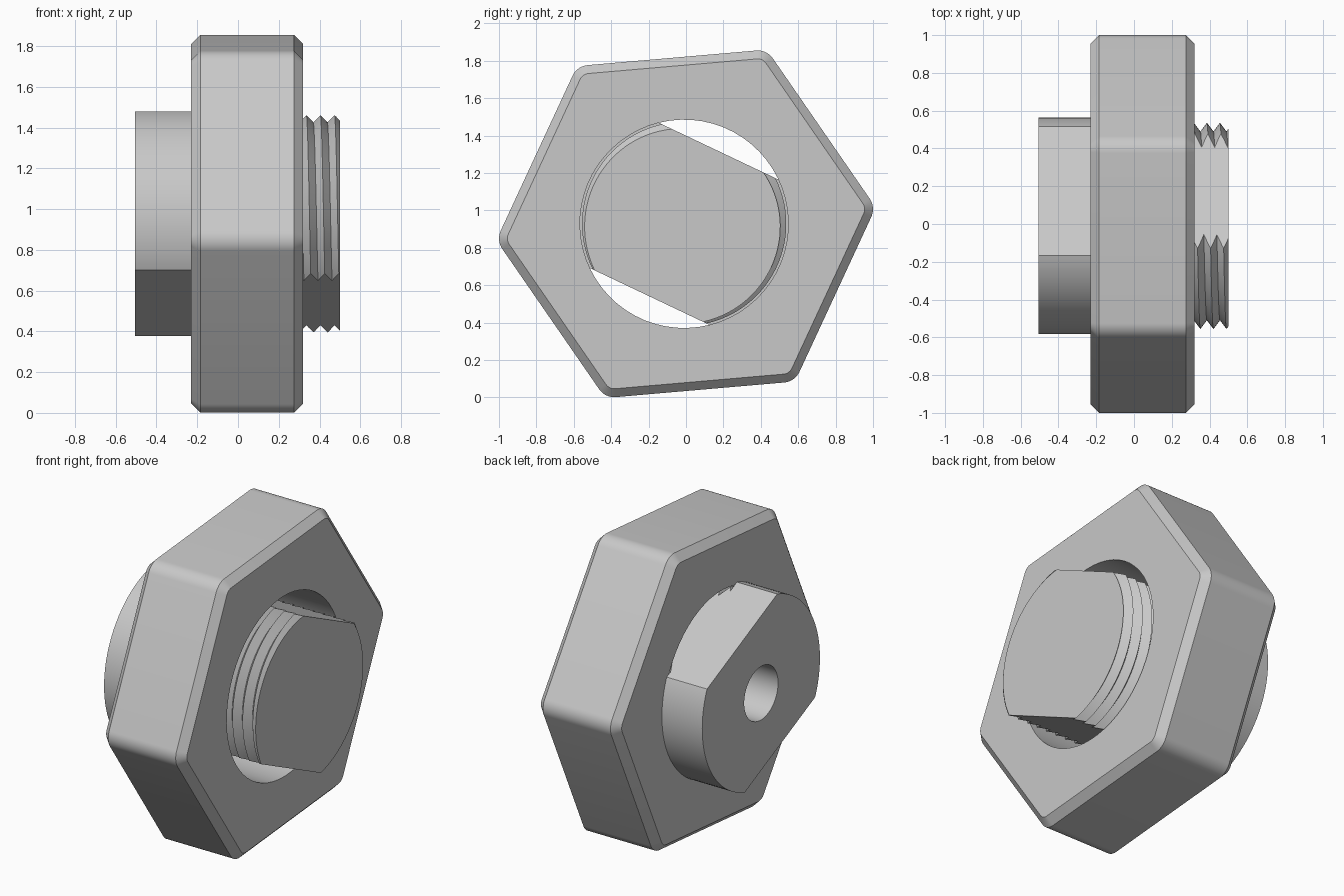
import bpy, bmesh, math
from math import cos, sin, pi, radians, floor
from mathutils import Vector

cube = bpy.data.objects.get("Cube")
if cube:
    bpy.data.objects.remove(cube, do_unlink=True)

AXIS_Y, AXIS_Z = -0.01, 0.928      # shared axis, running along x
FLAT_ANGLE, FLAT_DIST = radians(64.6), 0.43
BACK, SHOULDER, TIP = -0.505, -0.23, 0.5

grey = bpy.data.materials.new("steel_grey")
grey.use_nodes = True
colour = (0.58, 0.58, 0.58, 1)
grey.diffuse_color = colour
grey.node_tree.nodes["Principled BSDF"].inputs["Base Color"].default_value = colour


def polar(x, r, a):
    return Vector((x, AXIS_Y + r * cos(a), AXIS_Z + r * sin(a)))


def skin(bm, rings, closed=False):
    """Join rings of equal point count with quads."""
    loops = [[bm.verts.new(p) for p in ring] for ring in rings]
    pairs = list(zip(loops, loops[1:])) + ([(loops[-1], loops[0])] if closed else [])
    for a, b in pairs:
        for i in range(len(a)):
            j = (i + 1) % len(a)
            bm.faces.new((a[i], a[j], b[j], b[i]))


def cut_flats(bm):
    """Mill two parallel flats on opposite sides."""
    normal = Vector((0, cos(FLAT_ANGLE), sin(FLAT_ANGLE)))
    for side in (1, -1):
        geom = bm.verts[:] + bm.edges[:] + bm.faces[:]
        cut = bmesh.ops.bisect_plane(
            bm, geom=geom, dist=1e-6, plane_no=normal * side,
            plane_co=Vector((0, AXIS_Y, AXIS_Z)) + normal * side * FLAT_DIST,
            clear_outer=True)["geom_cut"]
        edges = [e for e in cut if isinstance(e, bmesh.types.BMEdge)]
        bmesh.ops.holes_fill(bm, edges=edges, sides=0)


def finish(bm, name):
    bmesh.ops.recalc_face_normals(bm, faces=bm.faces)
    mesh = bpy.data.meshes.new(name)
    bm.to_mesh(mesh)
    bm.free()
    mesh.materials.append(grey)
    obj = bpy.data.objects.new(name, mesh)
    bpy.context.collection.objects.link(obj)
    bpy.ops.object.select_all(action="DESELECT")
    obj.select_set(True)
    bpy.context.view_layer.objects.active = obj
    bpy.ops.object.shade_smooth_by_angle(angle=radians(30))


# Hexagonal nut: rounded corners, chamfered rims, plain bore
STEPS, TURN, CORNER, CHAMFER = 9, radians(4.9), 0.1, 0.045
NUT_FRONT = 0.32


def hexagon(x, inset):
    centre, r = 0.913, CORNER - inset
    points = []
    for k in range(6):
        mid = TURN + k * pi / 3
        for s in range(STEPS + 1):
            a = mid + (s / STEPS - 0.5) * pi / 3
            points.append(Vector((x, 0.99 * (centre * cos(mid) + r * cos(a)),
                                  AXIS_Z + centre * sin(mid) + r * sin(a))))
    return points


def bore(x, r=0.557):
    n = 6 * (STEPS + 1)
    start = TURN - pi / 6 + pi / n
    return [polar(x, r, start + 2 * pi * i / n) for i in range(n)]


bm = bmesh.new()
skin(bm, [hexagon(SHOULDER, CHAMFER), hexagon(SHOULDER + CHAMFER, 0),
          hexagon(NUT_FRONT - CHAMFER, 0), hexagon(NUT_FRONT, CHAMFER),
          bore(NUT_FRONT), bore(SHOULDER)], closed=True)
finish(bm, "hex_nut")

# Rear barrel with a blind hole and two flats
bm = bmesh.new()
N = 96
profile = [(SHOULDER - 0.005, 0), (SHOULDER - 0.005, 0.165), (BACK, 0.165),
           (BACK, 0.573), (SHOULDER, 0.573), (SHOULDER, 0)]
skin(bm, [[polar(x, r, 2 * pi * i / N) for i in range(N)] for x, r in profile])
bmesh.ops.remove_doubles(bm, verts=bm.verts, dist=1e-5)
cut_flats(bm)
finish(bm, "rear_barrel")

# Threaded shank: helical V groove, trimmed square at both ends
PITCH, ROOT, CREST, ROWS = 0.069, 0.5, 0.546, 30
START = 0.317 - 10 * PITCH


def thread_point(k, turn):
    x = START + (k / 2 + turn) * PITCH
    x = min(max(x, SHOULDER), TIP)
    phase = (x - START) / PITCH - turn
    valley = 1 - abs(2 * (phase - floor(phase)) - 1)
    return polar(x, CREST - (CREST - ROOT) * valley, 2 * pi * turn)


bm = bmesh.new()
cols = [[bm.verts.new(thread_point(k, j / N)) for k in range(ROWS + 1)]
        for j in range(N)]
for j in range(N):
    last = j == N - 1
    shift = 2 if last else 0
    a, b = cols[j], cols[(j + 1) % N]
    for k in range(ROWS - shift):
        bm.faces.new((a[k], b[k + shift], b[k + shift + 1], a[k + 1]))
bmesh.ops.remove_doubles(bm, verts=bm.verts, dist=1e-5)
loose = [e for e in bm.edges if not e.link_faces]
bmesh.ops.delete(bm, geom=loose, context="EDGES")
bmesh.ops.holes_fill(bm, edges=[e for e in bm.edges if e.is_boundary], sides=0)
cut_flats(bm)
finish(bm, "threaded_shank")
